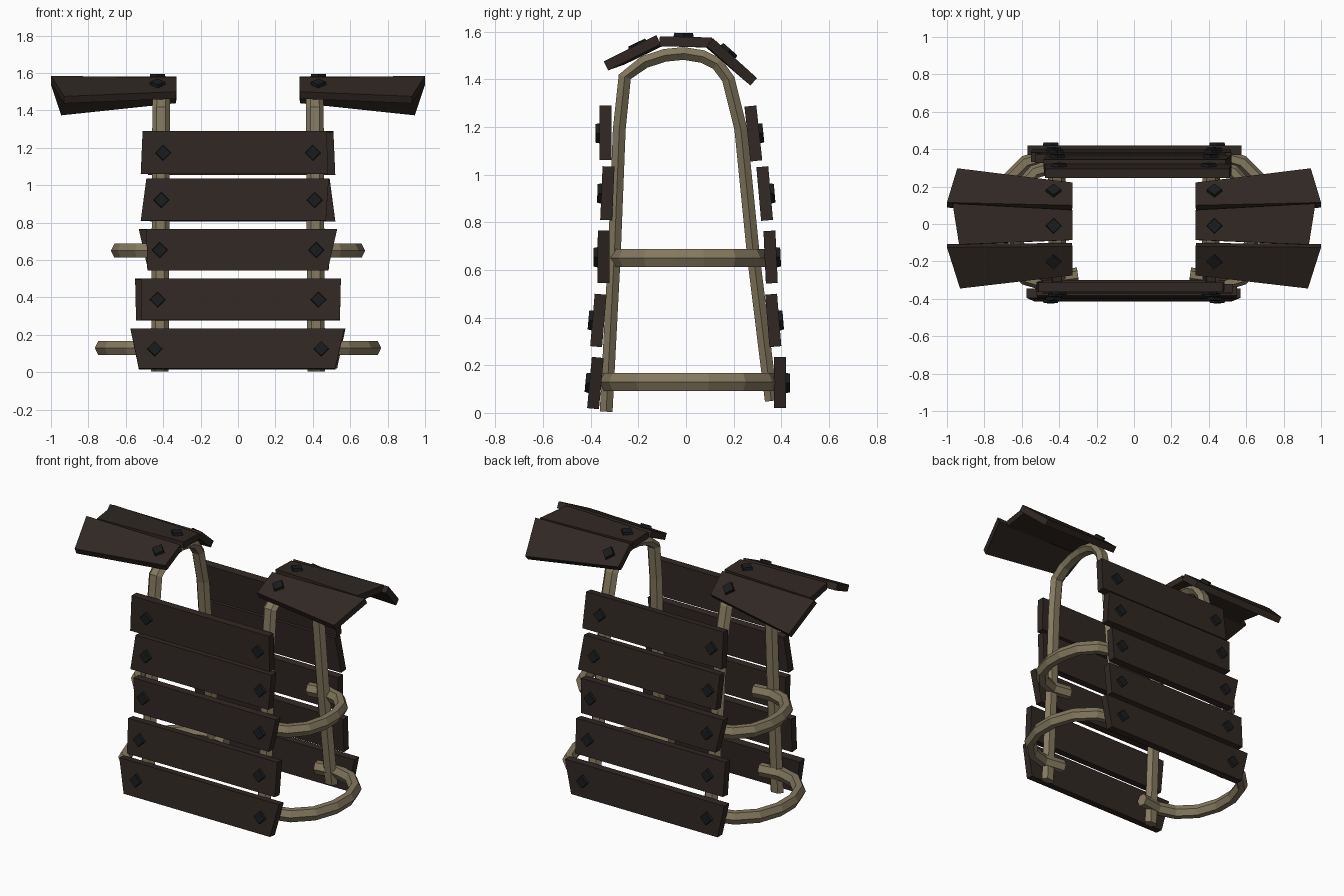
import bpy, bmesh
from math import pi, cos, sin
from mathutils import Vector

if "Cube" in bpy.data.objects:
    bpy.data.objects.remove(bpy.data.objects["Cube"])


def material(name, rgb):
    m = bpy.data.materials.new(name)
    m.diffuse_color = (*rgb, 1)
    m.use_nodes = True
    m.node_tree.nodes["Principled BSDF"].inputs["Base Color"].default_value = m.diffuse_color
    return m


PLANK = material("dark_wood", (0.030, 0.021, 0.017))
FRAME = material("pale_frame", (0.23, 0.19, 0.115))
METAL = material("dark_metal", (0.010, 0.011, 0.012))


def finish(bm, name, mat):
    bmesh.ops.recalc_face_normals(bm, faces=bm.faces)
    me = bpy.data.meshes.new(name)
    bm.to_mesh(me)
    bm.free()
    me.materials.append(mat)
    ob = bpy.data.objects.new(name, me)
    bpy.context.collection.objects.link(ob)
    return ob


def board(name, corners, outward, thick=0.05):
    """Four-cornered board; corners lie on the outer face. Returns outer normal."""
    pts = [Vector(c) for c in corners]
    n = (pts[2] - pts[0]).cross(pts[3] - pts[1]).normalized()
    if n.dot(Vector(outward)) < 0:
        n = -n
    bm = bmesh.new()
    outer = [bm.verts.new(p) for p in pts]
    inner = [bm.verts.new(p - n * thick) for p in pts]
    bm.faces.new(outer)
    bm.faces.new(inner[::-1])
    for i in range(4):
        j = (i + 1) % 4
        bm.faces.new((outer[i], inner[i], inner[j], outer[j]))
    finish(bm, name, PLANK)
    return n


def bolt(name, pos, n):
    """Diamond-shaped bolt head lying on a board face."""
    bm = bmesh.new()
    bmesh.ops.create_cone(bm, cap_ends=True, segments=4, radius1=0.045,
                          radius2=0.039, depth=0.03)
    ob = finish(bm, name, METAL)
    ob.location = Vector(pos) + n * 0.002
    ob.rotation_euler = n.to_track_quat('Z', 'Y').to_euler()


def sweep(name, path, side, a, b, phase):
    """Six-sided bar along a path; a = half size along side, b = across it."""
    path, side = [Vector(p) for p in path], Vector(side)
    bm = bmesh.new()
    rings = []
    for i, p in enumerate(path):
        t = path[min(i + 1, len(path) - 1)] - path[max(i - 1, 0)]
        across = side.cross(t).normalized()
        rings.append([bm.verts.new(p + side * a * cos(phase + k * pi / 3)
                                   + across * b * sin(phase + k * pi / 3))
                      for k in range(6)])
    for r, s in zip(rings, rings[1:]):
        for k in range(6):
            j = (k + 1) % 6
            bm.faces.new((r[k], r[j], s[j], s[k]))
    bm.faces.new(rings[0])
    bm.faces.new(rings[-1])
    finish(bm, name, FRAME)


# chest and back boards: z low/high, x of bottom edge, x of top edge, bolt x,
# front outer y (low, high), back outer y (low, high)
ROWS = [
    (0.02, 0.235, -0.53, 0.52, -0.575, 0.57, 0.445, (0.415, 0.395), (0.42, 0.42)),
    (0.28, 0.50, -0.515, 0.545, -0.52, 0.55, 0.43, (0.402, 0.383), (0.40, 0.382)),
    (0.545, 0.765, -0.485, 0.48, -0.49, 0.53, 0.418, (0.372, 0.37), (0.385, 0.375)),
    (0.81, 1.035, -0.52, 0.47, -0.49, 0.485, 0.41, (0.36, 0.35), (0.365, 0.345)),
    (1.06, 1.29, -0.52, 0.48, -0.51, 0.475, 0.40, (0.362, 0.363), (0.32, 0.295)),
]
for i, (z0, z1, bl, br, tl, tr, bx, front, back) in enumerate(ROWS, 1):
    for label, s, (y0, y1) in (("front", -1, front), ("back", 1, back)):
        f = -s  # the back is the front turned around
        n = board(f"{label}_board_{i}",
                  [(f * bl, s * y0, z0), (f * br, s * y0, z0),
                   (f * tr, s * y1, z1), (f * tl, s * y1, z1)], (0, s, 0))
        for x in (-bx, bx):
            bolt(f"{label}_bolt_{i}", (x, s * (y0 + y1) / 2, (z0 + z1) / 2 - 0.002), n)

# strap side profile (y, z), and rib outlines (x, y) by height
STRAP = [(-0.335, 0.005), (-0.30, 0.68), (-0.28, 1.19), (-0.257, 1.41),
         (-0.175, 1.472), (-0.09, 1.50), (-0.01, 1.508), (0.07, 1.495),
         (0.13, 1.465), (0.178, 1.40), (0.23, 1.19), (0.285, 0.64), (0.358, 0.05)]
RIBS = [
    (0.13, [(0.32, -0.305), (0.46, -0.325), (0.58, -0.29), (0.68, -0.19), (0.728, -0.05),
            (0.728, 0.09), (0.68, 0.23), (0.58, 0.33), (0.46, 0.365), (0.32, 0.345)]),
    (0.65, [(0.30, -0.27), (0.42, -0.288), (0.53, -0.25), (0.61, -0.16), (0.642, -0.04),
            (0.642, 0.07), (0.61, 0.19), (0.53, 0.28), (0.42, 0.312), (0.30, 0.295)]),
]
# shoulder boards: inner edge x, then (x, y, z) outer corners, inner (y, z), bolt (y, z)
PADS = [
    ("front", [(0.93, -0.345, 1.475), (1.0, -0.125, 1.585)],
     [(-0.12, 1.575), (-0.275, 1.50)], (-0.20, 1.538)),
    ("middle", [(0.935, -0.11, 1.58), (0.97, 0.11, 1.575)],
     [(0.075, 1.575), (-0.085, 1.58)], (-0.01, 1.577)),
    ("rear", [(1.0, 0.115, 1.57), (0.945, 0.298, 1.405)],
     [(0.222, 1.47), (0.10, 1.575)], (0.175, 1.513)),
]
for s, label in ((-1, "left"), (1, "right")):
    sweep(f"{label}_strap", [(s * (0.418 - 0.005 * z), y, z) for y, z in STRAP],
          (1, 0, 0), 0.047, 0.031, 0)
    for k, (z, pts) in enumerate(RIBS, 1):
        sweep(f"{label}_rib_{k}", [(s * x, y, z) for x, y in pts],
              (0, 0, 1), 0.0433, 0.038, pi / 6)
    for part, outer, inner, (by, bz) in PADS:
        n = board(f"{label}_{part}_shoulder_board",
                  [(s * x, y, z) for x, y, z in outer]
                  + [(s * 0.33, y, z) for y, z in inner], (0, 0, 1), 0.042)
        bolt(f"{label}_{part}_shoulder_bolt", (s * 0.43, by, bz), n)
